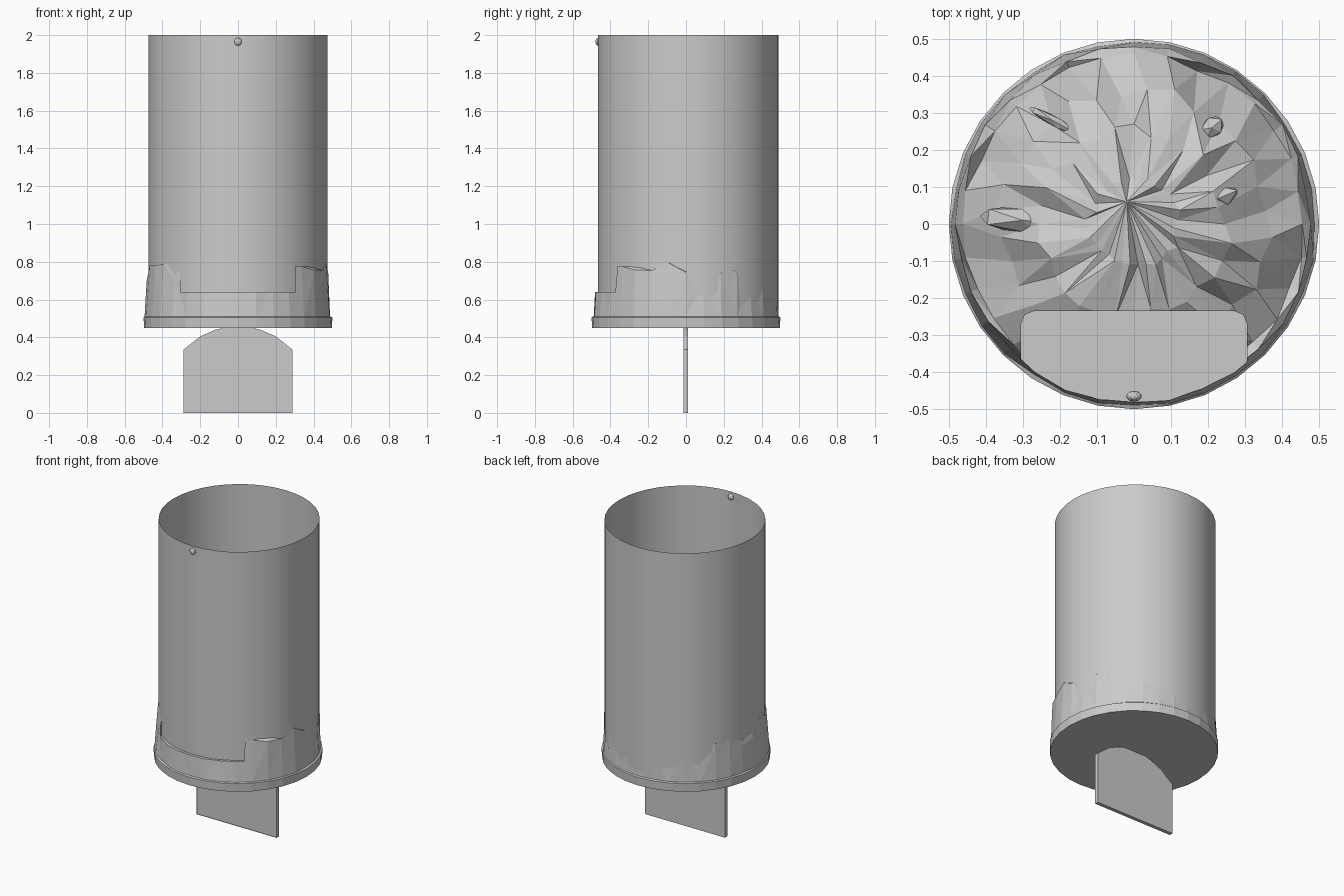
import bpy, bmesh, math, random
from mathutils import Vector

if "Cube" in bpy.data.objects:
    bpy.data.objects.remove(bpy.data.objects["Cube"])

random.seed(4)


def finish(bm, name):
    bmesh.ops.recalc_face_normals(bm, faces=bm.faces)
    me = bpy.data.meshes.new(name)
    bm.to_mesh(me)
    bm.free()
    ob = bpy.data.objects.new(name, me)
    bpy.context.collection.objects.link(ob)
    return ob


def loft(bm, rings):
    for a, b in zip(rings, rings[1:]):
        n = len(a)
        for i in range(n):
            bm.faces.new((a[i], a[(i + 1) % n], b[(i + 1) % n], b[i]))


def prism(name, outline, z0, z1):
    """Closed prism from an xy outline."""
    bm = bmesh.new()
    rings = [[bm.verts.new((x, y, z)) for x, y in outline] for z in (z0, z1)]
    loft(bm, rings)
    for r in rings:
        bm.faces.new(r)
    return finish(bm, name)


# Open glass tube, single wall
bm = bmesh.new()
N = 40
rings = [[bm.verts.new((0.475 * math.cos(i * math.tau / N),
                        0.012 + 0.477 * math.sin(i * math.tau / N), z))
          for i in range(N)] for z in (0.5, 2.0)]
loft(bm, rings)
tube = finish(bm, "glass_tube")
bpy.context.view_layer.objects.active = tube
tube.select_set(True)
bpy.ops.object.shade_smooth_by_angle()
tube.select_set(False)

# Rocky ground: flat base, rim band, jagged skirt and faceted mound
bm = bmesh.new()
N = 32
profile = [(0.497, 0.45, 0, 0), (0.5, 0.505, 0, 0), (0.491, 0.51, 0.004, 0),
           (0.478, 0.74, 0.007, 0.065), (0.455, 0.75, 0.01, 0.03),
           (0.36, 0.85, 0.02, 0.03), (0.25, 0.92, 0.02, 0.025),
           (0.12, 0.96, 0.015, 0.015)]
rings = []
for k, (r, z, dr, dz) in enumerate(profile):
    ring = []
    for i in range(N):
        a = (i + (0.5 * (k % 2) if k > 3 else 0)) * math.tau / N
        rr = r + random.uniform(-dr, dr)
        ring.append(bm.verts.new((rr * math.cos(a), rr * math.sin(a),
                                  z + random.uniform(-dz, dz))))
    rings.append(ring)
loft(bm, rings)
bm.faces.new(rings[0])
top = bm.verts.new((-0.02, 0.06, 0.98))
for i in range(N):
    bm.faces.new((rings[-1][i], rings[-1][(i + 1) % N], top))
bmesh.ops.triangulate(bm, faces=bm.faces)
ground = finish(bm, "rocky_ground")

# Cut the flat front ledge with rounded back corners
cutter = prism("ledge_cutter", [(-0.305, -0.7), (0.305, -0.7), (0.305, -0.27),
                                (0.295, -0.245), (0.27, -0.235), (-0.27, -0.235),
                                (-0.295, -0.245), (-0.305, -0.27)], 0.64, 1.6)
mod = ground.modifiers.new("ledge", 'BOOLEAN')
mod.operation = 'DIFFERENCE'
mod.solver = 'EXACT'
mod.object = cutter
bpy.context.view_layer.objects.active = ground
bpy.ops.object.modifier_apply(modifier=mod.name)
bpy.data.objects.remove(cutter)

# Loose rock shards half buried in the mound
for x, y, z, sx, sy, sz, turn in [(-0.30, 0.01, 0.85, 0.13, 0.04, 0.05, -0.1),
                                  (0.23, 0.07, 0.9, 0.06, 0.03, 0.04, 0.4),
                                  (0.21, 0.26, 0.87, 0.04, 0.03, 0.03, 0.7),
                                  (-0.22, 0.28, 0.87, 0.08, 0.015, 0.02, -0.5)]:
    bpy.ops.mesh.primitive_ico_sphere_add(subdivisions=1, radius=1,
                                          location=(x, y, z), rotation=(0, 0, turn))
    ob = bpy.context.object
    ob.name = "rock_shard"
    ob.scale = (sx, sy, sz)

# Arched plate under the base, with a raised edge
half = [(0.288, 0.0), (0.288, 0.335), (0.2, 0.405), (0.12, 0.44), (0.06, 0.455)]
outline = half + [(-x, z) for x, z in reversed(half)]
bm = bmesh.new()
rings = [[bm.verts.new((x, y, z)) for x, z in outline] for y in (-0.014, 0.01)]
loft(bm, rings)
front = bm.faces.new(rings[0])
bm.faces.new(rings[1])
bmesh.ops.inset_region(bm, faces=[front], thickness=0.014)
for v in front.verts:
    v.co.y += 0.005
finish(bm, "arched_plate")

# Small stud near the tube's top edge
bpy.ops.mesh.primitive_uv_sphere_add(segments=10, ring_count=6, radius=0.021,
                                     location=(0, -0.465, 1.965))
stud = bpy.context.object
stud.name = "rim_stud"
stud.scale.y = 0.7
